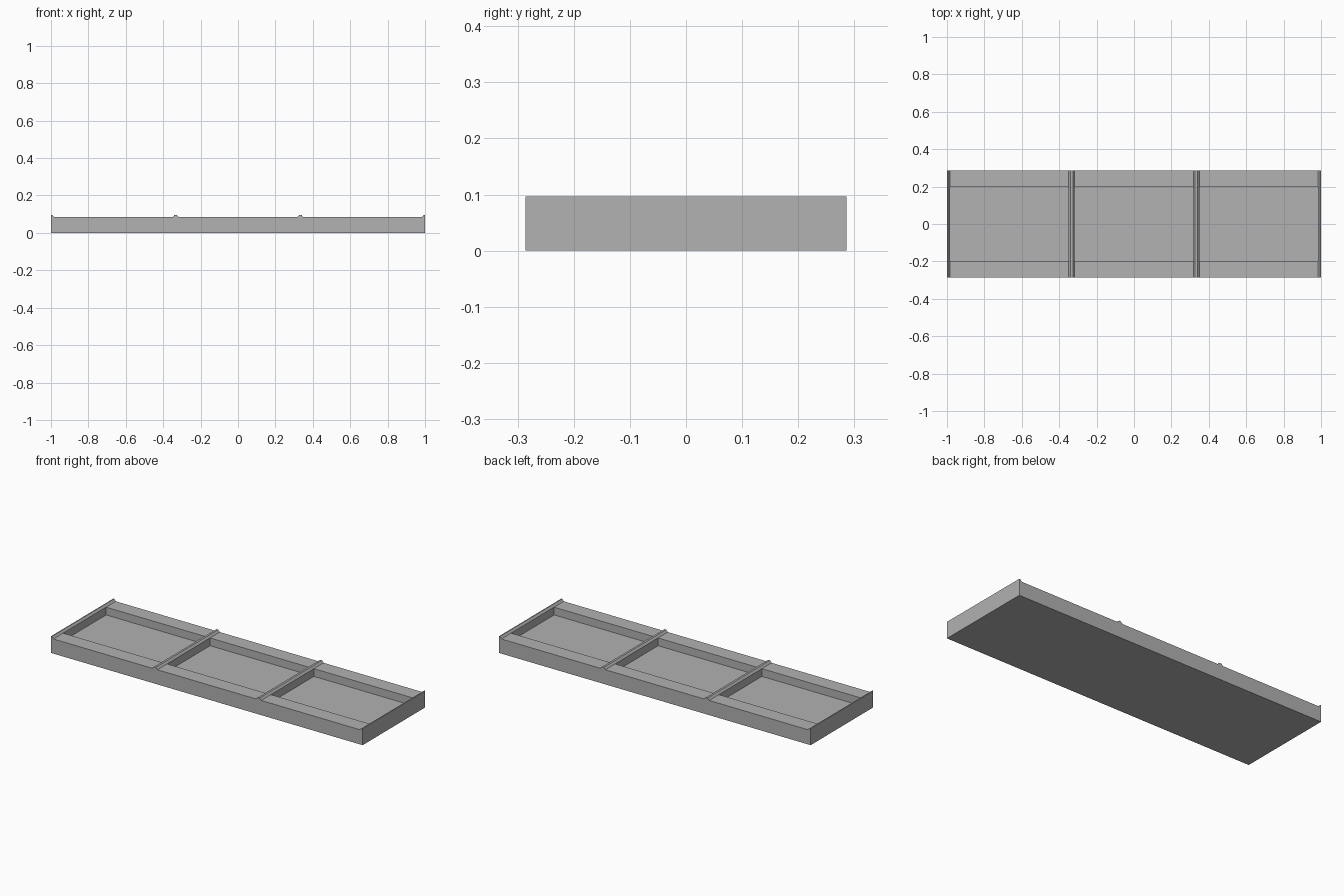
import bpy
import bmesh

cube = bpy.data.objects.get("Cube")
if cube:
    bpy.data.objects.remove(cube, do_unlink=True)

HALF_LENGTH, HALF_DEPTH = 1.0, 0.286
RIM, RIDGE, FLOOR = 0.085, 0.0965, 0.04
POCKET_Y = 0.197          # half depth of each pocket
DIVIDER_X = 0.333
FOOT, CREST = 0.016, 0.006  # half widths of a ridge at its base and top

grey = bpy.data.materials.new("grey")
grey.use_nodes = True
colour = (0.445, 0.445, 0.445, 1)
grey.diffuse_color = colour
grey.node_tree.nodes["Principled BSDF"].inputs["Base Color"].default_value = colour


def ridge(x):
    """Trapezoid ridge outline across the top of a divider."""
    return [(x - FOOT, RIM), (x - CREST, RIDGE), (x + CREST, RIDGE), (x + FOOT, RIM)]


# Long outline: half ridges at the ends, full ridges over the dividers
outline = [(-HALF_LENGTH, 0)]
outline += ridge(-HALF_LENGTH)[2:]
outline[1] = (-HALF_LENGTH + CREST, RIDGE)
outline.insert(1, (-HALF_LENGTH, RIDGE))
outline += ridge(-DIVIDER_X) + ridge(DIVIDER_X) + ridge(HALF_LENGTH)[:2]
outline += [(HALF_LENGTH, RIDGE), (HALF_LENGTH, 0)]

# Tray body: the outline swept from front to back
bm = bmesh.new()
front = bm.faces.new([bm.verts.new((x, -HALF_DEPTH, z)) for x, z in outline])
swept = bmesh.ops.extrude_face_region(bm, geom=[front])["geom"]
bmesh.ops.translate(bm, vec=(0, 2 * HALF_DEPTH, 0),
                    verts=[v for v in swept if isinstance(v, bmesh.types.BMVert)])
bmesh.ops.recalc_face_normals(bm, faces=bm.faces[:])

# Pockets: cut the flat tops at the rails and sink the middle faces
flat_tops = [f for f in bm.faces
             if f.normal.z > 0.99 and abs(f.calc_center_median().z - RIM) < 0.001]
for y in (-POCKET_Y, POCKET_Y):
    bmesh.ops.bisect_plane(bm, geom=bm.verts[:] + bm.edges[:] + bm.faces[:],
                           plane_co=(0, y, 0), plane_no=(0, 1, 0))
bm.normal_update()
middles = [f for f in bm.faces
           if f.normal.z > 0.99 and abs(f.calc_center_median().z - RIM) < 0.001
           and abs(f.calc_center_median().y) < POCKET_Y / 2]
sunk = bmesh.ops.extrude_face_region(bm, geom=middles)["geom"]
bmesh.ops.translate(bm, vec=(0, 0, FLOOR - RIM),
                    verts=[v for v in sunk if isinstance(v, bmesh.types.BMVert)])
bmesh.ops.delete(bm, geom=[f for f in middles if f.is_valid], context="FACES_ONLY")
bmesh.ops.recalc_face_normals(bm, faces=bm.faces[:])

mesh = bpy.data.meshes.new("three_pocket_tray")
bm.to_mesh(mesh)
bm.free()
mesh.materials.append(grey)
tray = bpy.data.objects.new("three_pocket_tray", mesh)
bpy.context.collection.objects.link(tray)
